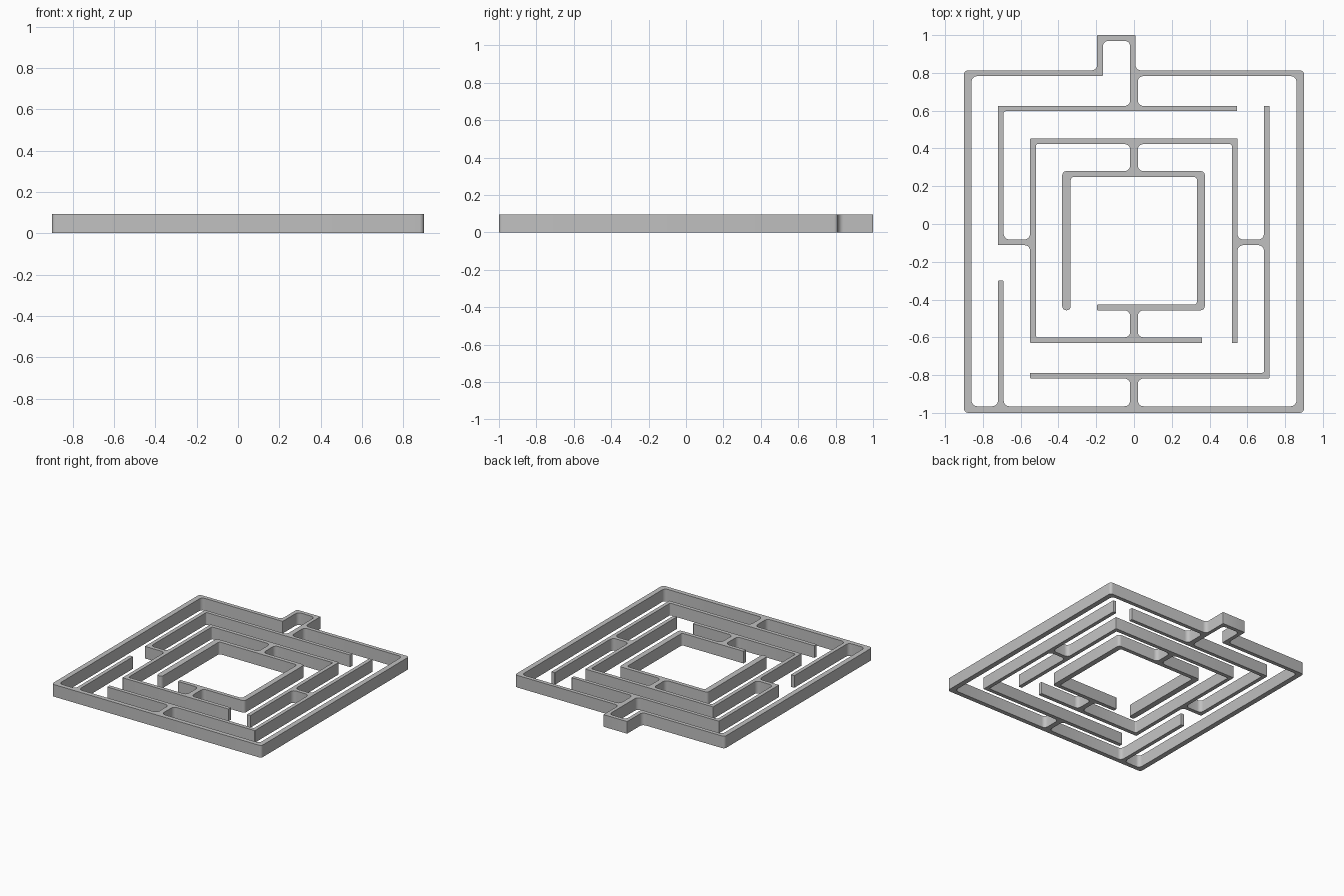
import bpy
import math
from mathutils import Vector

cube = bpy.data.objects.get("Cube")
if cube:
    bpy.data.objects.remove(cube)

HEIGHT = 0.094

# Wall segments of the maze: x min, x max, y min, y max
OUTER = [
    (-0.90, -0.86, -1, 0.813), (0.86, 0.90, -1, 0.813), (-0.90, 0.90, -1, -0.965),
    (-0.90, -0.165, 0.783, 0.813), (-0.02, 0.90, 0.783, 0.813),
]
ENTRY = [
    (-0.195, -0.165, 0.783, 1), (-0.195, 0.008, 0.97, 1), (-0.02, 0.008, 0.783, 1),
]
SECOND = [
    (-0.72, 0.545, 0.597, 0.625), (-0.72, -0.69, -0.112, 0.625),
    (0.688, 0.717, -0.818, 0.625), (-0.55, 0.717, -0.818, -0.788),
    (-0.72, -0.69, -0.965, -0.30),
]
THIRD = [
    (-0.55, 0.548, 0.423, 0.453), (-0.55, -0.52, -0.63, 0.453),
    (-0.55, 0.36, -0.63, -0.60), (0.518, 0.548, -0.63, 0.453),
]
INNER = [
    (-0.38, 0.375, 0.249, 0.28), (-0.38, -0.335, -0.457, 0.28),
    (0.333, 0.375, -0.457, 0.28), (-0.195, 0.375, -0.457, -0.427),
]
BRIDGES = [(-0.02, 0.02, a, b) for a, b in
           ((0.597, 0.813), (0.249, 0.453), (-0.63, -0.427), (-1, -0.788))]
BRIDGES += [(-0.72, -0.52, -0.112, -0.082), (0.518, 0.717, -0.112, -0.082)]
WALLS = OUTER + ENTRY + SECOND + THIRD + INNER + BRIDGES


def trace_outlines(boxes):
    """Follow the border of the merged boxes, solid on the left."""
    xs = sorted({v for b in boxes for v in b[:2]})
    ys = sorted({v for b in boxes for v in b[2:]})

    def solid(i, j):
        if not (0 <= i < len(xs) - 1 and 0 <= j < len(ys) - 1):
            return False
        x, y = (xs[i] + xs[i + 1]) / 2, (ys[j] + ys[j + 1]) / 2
        return any(b[0] < x < b[1] and b[2] < y < b[3] for b in boxes)

    follow = {}
    for i in range(len(xs) - 1):
        for j in range(len(ys) - 1):
            if not solid(i, j):
                continue
            ring = [(i, j), (i + 1, j), (i + 1, j + 1), (i, j + 1)]
            beside = [(i, j - 1), (i + 1, j), (i, j + 1), (i - 1, j)]
            for k in range(4):
                if not solid(*beside[k]):
                    follow[ring[k]] = ring[(k + 1) % 4]
    loops = []
    while follow:
        start = next(iter(follow))
        loop, at = [], start
        while at in follow:
            loop.append(Vector((xs[at[0]], ys[at[1]])))
            at = follow.pop(at)
        n = len(loop)
        loops.append([p for k, p in enumerate(loop)
                      if abs((p - loop[k - 1]).cross(loop[(k + 1) % n] - p)) > 1e-7])
    return loops


def corner_radius(p, convex):
    """Junctions get wide fillets, frame corners small ones."""
    x, y = abs(p.x), abs(p.y)
    if convex:
        return 0.022 if x > 0.85 or (0.3 < x < 0.4 and y < 0.5) else 0.004
    if 0.5 < x < 0.7 and y > 0.4 and y < 0.9:
        return 0.01
    if 0.3 < x < 0.4 and y < 0.5:
        return 0.016
    return 0.03


def round_corners(loop, steps=5):
    points = []
    for k, p in enumerate(loop):
        before, after = loop[k - 1] - p, loop[(k + 1) % len(loop)] - p
        convex = before.cross(after) < 0
        r = min(corner_radius(p, convex), 0.48 * before.length, 0.48 * after.length)
        u, v = before.normalized(), after.normalized()
        for s in range(steps + 1):
            t = s / steps * math.pi / 2
            points.append(p + u * r * (1 - math.sin(t)) + v * r * (1 - math.cos(t)))
    return points


# Filled outline, extruded to the wall height
curve = bpy.data.curves.new("maze_outline", "CURVE")
curve.dimensions = "2D"
curve.fill_mode = "BOTH"
curve.extrude = HEIGHT / 2
for loop in trace_outlines(WALLS):
    pts = round_corners(loop)
    spline = curve.splines.new("POLY")
    spline.points.add(len(pts) - 1)
    for point, p in zip(spline.points, pts):
        point.co = (p.x, p.y, 0, 1)
    spline.use_cyclic_u = True

maze = bpy.data.objects.new("maze_walls", curve)
maze.location.z = HEIGHT / 2
bpy.context.collection.objects.link(maze)

# Plain grey material
grey = bpy.data.materials.new("plain_grey")
grey.use_nodes = True
colour = (0.53, 0.53, 0.53, 1)
grey.diffuse_color = colour
grey.node_tree.nodes["Principled BSDF"].inputs["Base Color"].default_value = colour
curve.materials.append(grey)

# Turn into a mesh and smooth only the rounded corners
bpy.ops.object.select_all(action="DESELECT")
maze.select_set(True)
bpy.context.view_layer.objects.active = maze
bpy.ops.object.convert(target="MESH")
bpy.ops.object.mode_set(mode="EDIT")
bpy.ops.mesh.select_all(action="SELECT")
bpy.ops.mesh.remove_doubles(threshold=0.0001)
bpy.ops.mesh.normals_make_consistent(inside=False)
bpy.ops.object.mode_set(mode="OBJECT")
bpy.ops.object.shade_smooth_by_angle(angle=math.radians(30))
